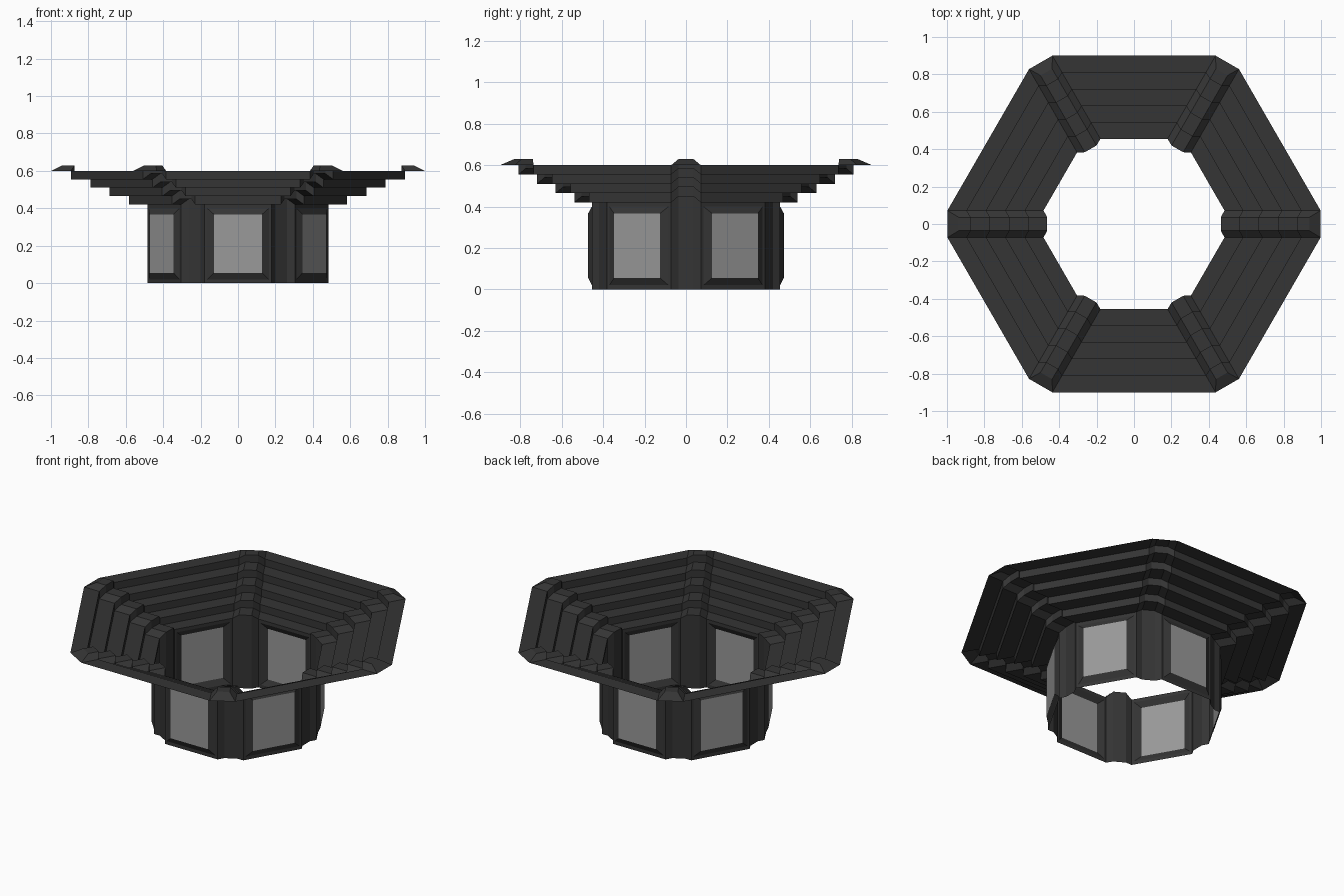
import bpy, bmesh, math
from mathutils import Matrix, Vector

if "Cube" in bpy.data.objects:
    bpy.data.objects.remove(bpy.data.objects["Cube"])

T, C = math.tan(math.radians(30)), math.cos(math.radians(30))
W, WT = 0.072, 0.036          # half widths of rib base and rib crest
WALL, BULGE, TOP = 0.455, 0.473, 0.42


def material(name, color):
    m = bpy.data.materials.new(name)
    m.diffuse_color = color
    m.use_nodes = True
    m.node_tree.nodes["Principled BSDF"].inputs["Base Color"].default_value = m.diffuse_color
    return m


dark = material("dark_metal", (0.035, 0.035, 0.035, 1))
glass = material("window_grey", (0.32, 0.32, 0.32, 0.75))


def six_fold(name, quads, mat):
    """Repeat one sector's quads six times around z."""
    bm = bmesh.new()
    for k in range(6):
        rot = Matrix.Rotation(k * math.pi / 3, 4, 'Z')
        for q in quads:
            bm.faces.new([bm.verts.new(rot @ Vector(p)) for p in q])
    bmesh.ops.remove_doubles(bm, verts=bm.verts, dist=0.0005)
    bmesh.ops.recalc_face_normals(bm, faces=bm.faces)
    me = bpy.data.meshes.new(name)
    bm.to_mesh(me)
    bm.free()
    me.materials.append(mat)
    ob = bpy.data.objects.new(name, me)
    bpy.context.collection.objects.link(ob)
    return ob


def strips(rows):
    """Quads between neighbouring rows of points."""
    return [(a[i], b[i], b[i + 1], a[i + 1])
            for a, b in zip(rows, rows[1:]) for i in range(len(a) - 1)]


def half_len(a):
    """Half length of a side at apothem a, leaving room for the ribs."""
    r = a / C - W * T
    return r * 0.5 - W * C


# Stair profile as (apothem, height), from the outer lip down to the wall
steps = [(0.9, 0.6)]
for i in range(1, 5):
    a = 0.9 - 0.09 * i
    steps += [(a, 0.6 - 0.045 * (i - 1)), (a, 0.6 - 0.045 * i)]
steps.append((WALL, TOP))

# Stepped rim: front sector at -y
six_fold("stepped_rim", strips(
    [[(-half_len(a), -a, z), (half_len(a), -a, z)] for a, z in steps]), dark)

# Corner ribs: raised stair running on down as recessed wall posts, sector at +x
profile = steps + [(WALL, 0)]
rows = []
for i, (a, z) in enumerate(profile):
    r = a / C - W * T
    rt = r - (0.06 if i == 0 else 0.02)
    zt = z + 0.03 if i < len(steps) else 0
    rows.append([(r, -W, z), (rt, -WT, zt), (rt, WT, zt), (r, W, z)])
six_fold("corner_ribs", strips(rows) + [tuple(rows[0])], dark)


def rect(h, z0, z1, a):
    return [(-h, -a, z0), (h, -a, z0), (h, -a, z1), (-h, -a, z1), (-h, -a, z0)]


# Wall frames: flat border, then a bevel out to the window
pane = rect(0.128, 0.055, 0.367, BULGE)
six_fold("wall_frames", strips([rect(half_len(WALL), 0, TOP, WALL),
                                rect(0.165, 0.02, 0.40, WALL), pane]), dark)

# Window panes
six_fold("windows", [tuple(pane[:4])], glass)
